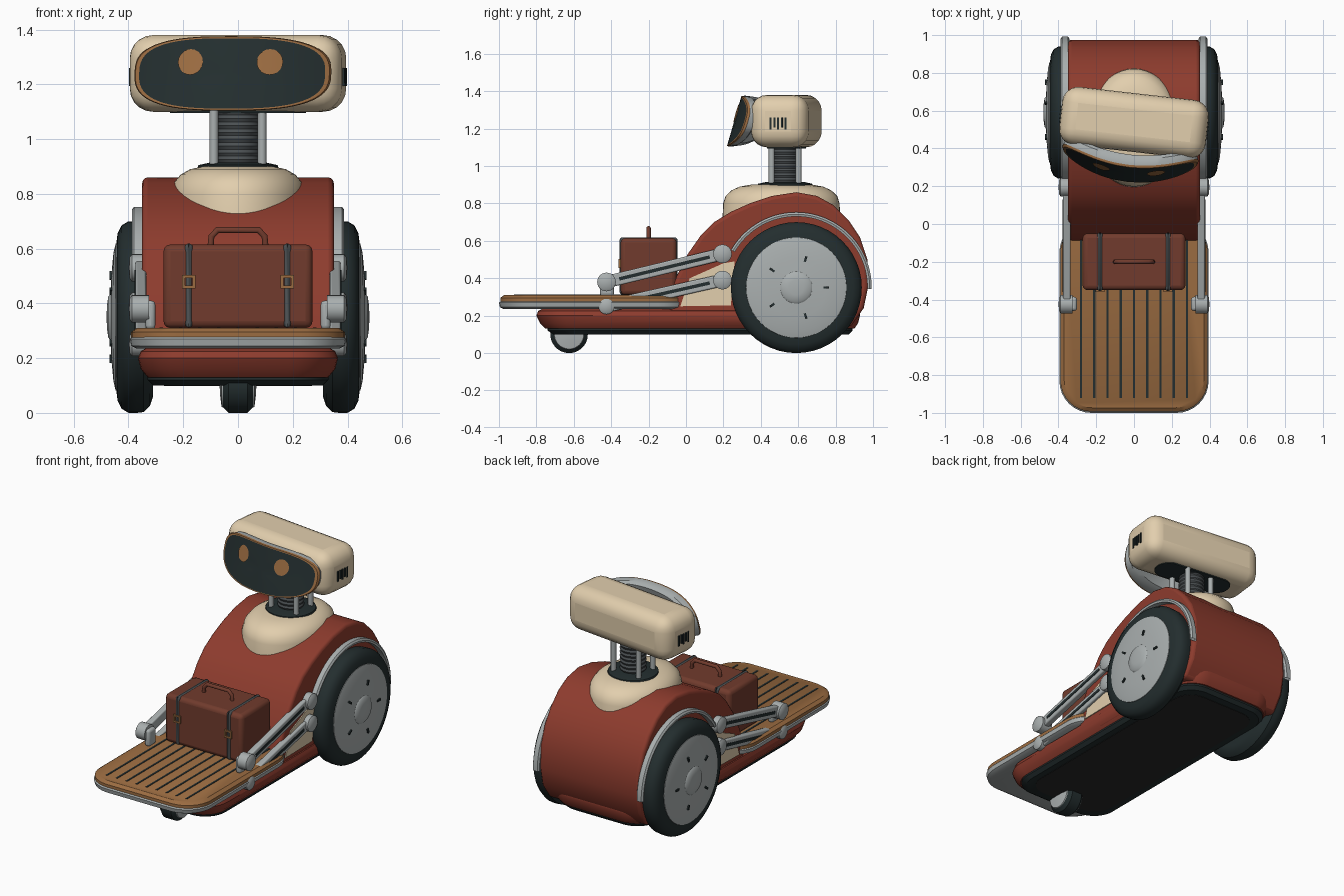
import bpy, bmesh, math
from mathutils import Matrix, Vector

cube = bpy.data.objects.get("Cube")
if cube:
    bpy.data.objects.remove(cube)


def material(name, *rgb):
    m = bpy.data.materials.new(name)
    m.use_nodes = True
    m.diffuse_color = (*rgb, 1)
    m.node_tree.nodes["Principled BSDF"].inputs["Base Color"].default_value = (*rgb, 1)
    return m


RED = material("brick red", .27, .045, .027)
CREAM = material("cream", .76, .62, .42)
BLACK = material("dark rubber", .017, .027, .028)
SILVER = material("silver", .40, .43, .43)
WOOD = material("wood", .33, .15, .053)
LEATHER = material("brown leather", .165, .044, .026)
GREY = material("dark grey", .07, .08, .085)
UNDER = material("underside grey", .02, .02, .02)


def finish(name, bm, mats, bevel=0, segments=3, angle=35):
    bmesh.ops.remove_doubles(bm, verts=bm.verts, dist=1e-5)
    bmesh.ops.recalc_face_normals(bm, faces=bm.faces)
    mesh = bpy.data.meshes.new(name)
    bm.to_mesh(mesh)
    bm.free()
    ob = bpy.data.objects.new(name, mesh)
    bpy.context.collection.objects.link(ob)
    for m in mats if isinstance(mats, list) else [mats]:
        mesh.materials.append(m)
    bpy.ops.object.select_all(action='DESELECT')
    ob.select_set(True)
    bpy.context.view_layer.objects.active = ob
    bpy.ops.object.shade_smooth_by_angle(angle=math.radians(angle))
    if bevel:
        mod = ob.modifiers.new("Bevel", 'BEVEL')
        mod.width, mod.segments, mod.limit_method = bevel, segments, 'ANGLE'
    return ob


def box(name, mat, lo, hi, bevel=0, segments=3):
    bm = bmesh.new()
    bmesh.ops.create_cube(bm, size=1)
    lo, hi = Vector(lo), Vector(hi)
    for v in bm.verts:
        v.co = Vector(a * b for a, b in zip(v.co, hi - lo)) + (lo + hi) / 2
    return finish(name, bm, mat, bevel, segments)


def skin(bm, rings, closed=True, index=None):
    """Bridge equal rings of vertices with quads."""
    n = len(rings[0])
    for k, (a, b) in enumerate(zip(rings, rings[1:])):
        for i in range(n if closed else n - 1):
            j = (i + 1) % n
            f = bm.faces.new((a[i], a[j], b[j], b[i]))
            f.material_index = index[k] if index else 0


def loft(name, mat, levels):
    """Stack of rounded rectangles: (z, half width, y front, y back, radius)."""
    bm, rings = bmesh.new(), []
    for z, hx, y0, y1, r in levels:
        ring = []
        for q, (cx, cy) in enumerate([(hx - r, y1 - r), (r - hx, y1 - r), (r - hx, y0 + r), (hx - r, y0 + r)]):
            for i in range(9):
                a = math.pi / 2 * (q + i / 8)
                ring.append(bm.verts.new((cx + r * math.cos(a), cy + r * math.sin(a), z)))
        rings.append(ring)
    skin(bm, rings)
    bm.faces.new(rings[0])
    bm.faces.new(rings[-1])
    return finish(name, bm, mat)


def prism(name, mat, profile, x0, x1, bevel=0):
    """Extrude a (y, z) profile across x."""
    bm = bmesh.new()
    rings = [[bm.verts.new((x, y, z)) for y, z in profile] for x in (x0, x1)]
    skin(bm, rings)
    for r in rings:
        bm.faces.new(r)
    return finish(name, bm, mat, bevel)


def lathe(name, mat, profile, at, axis='X', start=0, sweep=360, steps=48, side=1, sy=1):
    """Turn (distance along axis, radius) points about an axis through 'at'."""
    bm, rings = bmesh.new(), []
    for i in range(steps + 1):
        a = math.radians(start + sweep * i / steps)
        c, s = math.cos(a), math.sin(a)
        pts = [(side * d, r * c, r * s) if axis == 'X' else (r * c, r * s * sy, d) for d, r in profile]
        rings.append([bm.verts.new(Vector(p) + Vector(at)) for p in pts])
    skin(bm, rings, closed=False)
    return finish(name, bm, mat)


# Chassis and rounded body
loft("belly_plate", UNDER, [(.098, .27, -.66, .82, .12), (.11, .27, -.66, .82, .12)])
loft("chassis_skirt", BLACK, [(.10, .31, -.71, .87, .14), (.12, .33, -.74, .89, .15), (.15, .33, -.74, .89, .15)])
loft("chassis", RED, [(.13, .33, -.75, .90, .15), (.16, .355, -.78, .92, .17), (.20, .365, -.80, .93, .18),
                      (.225, .355, -.79, .93, .17), (.24, .33, -.76, .92, .15)])
hood = [(.88, .14), (.95, .24), (.975, .36), (.97, .50), (.93, .62), (.87, .71), (.79, .79), (.70, .84),
        (.59, .86), (.46, .84), (.34, .80), (.24, .755), (.15, .70), (.08, .63), (.01, .53), (-.05, .41),
        (-.09, .30), (-.09, .20), (.1, .14)]
prism("hood", RED, hood, -.35, .35, .02)
lathe("shoulder_dome", CREAM, [(.66, .25), (.80, .245), (.84, .235), (.87, .21), (.89, .175), (.90, .13), (.90, 0)],
      (0, .51, 0), 'Z', sy=1.27)

# Deck with slots
loft("deck_rim", SILVER, [(.235, .37, -.975, .0, .15), (.245, .39, -.995, .02, .17), (.27, .395, -1, .02, .17),
                          (.28, .385, -.99, .01, .16)])
loft("deck", WOOD, [(.275, .39, -.993, .015, .165), (.295, .39, -.993, .015, .165), (.31, .37, -.973, 0, .15)])
for k in range(-4, 5):
    box("deck_slot", BLACK, (k * .07 - .006, -.92, .306), (k * .07 + .006, -.04, .312))

# Suitcase
box("suitcase", LEATHER, (-.272, -.35, .31), (.272, -.05, .615), .025)
for s in (-1, 1):
    x = s * .18
    box("suitcase_strap", GREY, (x - .016, -.355, .312), (x + .016, -.045, .619), .02)
    for lo, hi in ((-.024, -.014), (.014, .024)):
        box("buckle_side", WOOD, (x + lo, -.361, .455), (x + hi, -.35, .503))
        box("buckle_bar", WOOD, (x - .024, -.361, .479 + lo), (x + .024, -.35, .479 + hi))
handle = bpy.data.curves.new("suitcase_handle", 'CURVE')
handle.dimensions, handle.bevel_depth, handle.bevel_resolution = '3D', .012, 3
path = handle.splines.new('POLY')
points = [(-.1, .61), (-.097, .645), (-.075, .668), (.075, .668), (.097, .645), (.1, .61)]
path.points.add(len(points) - 1)
for p, (x, z) in zip(path.points, points):
    p.co = (x, -.2, z, 1)
handle.materials.append(LEATHER)
bpy.context.collection.objects.link(bpy.data.objects.new("suitcase_handle", handle))

# Large wheels, fenders and linkage on each side
TYRE = [(.31, .0), (.31, .29), (.322, .325), (.345, .347), (.37, .35), (.40, .35), (.425, .335), (.44, .305), (.445, .265)]
HUB = [(.435, .272), (.447, .268), (.455, .235), (.462, .16), (.466, .085), (.474, .075), (.479, .04), (.48, 0)]
FENDER = [(.345, .38), (.385, .38), (.388, .392), (.38, .403), (.35, .403), (.342, .392), (.345, .38)]
axle = Vector((0, .59, .35))
for s in (-1, 1):
    side = "left" if s > 0 else "right"
    lathe(side + "_tyre", BLACK, TYRE, axle, side=s)
    lathe(side + "_hub", SILVER, HUB, axle, side=s)
    lathe(side + "_fender", SILVER, FENDER, axle, start=-1, sweep=151, side=s)
    for k in range(5):
        b = box(side + "_hub_bolt", BLACK, (s * .455, .145, -.006), (s * .47, .175, .006))
        b.matrix_world = Matrix.Translation(axle) @ Matrix.Rotation(k * math.tau / 5, 4, 'X')
    prism(side + "_cream_panel", CREAM, [(-.03, .25), (.24, .255), (.26, .49), (.2, .48), (.02, .40)],
          s * .34, s * .356)
    box(side + "_bracket", SILVER, (s * .302, -.46, .305), (s * .338, -.385, .41), .015)
    for name, front, back in (("upper", (-.425, .38), (.195, .53)), ("lower", (-.425, .25), (.195, .39))):
        (y0, z0), (y1, z1) = front, back
        for y, z in (front, back):
            r = .05 if name == "upper" or y > 0 else .043
            lathe(f"{side}_{name}_joint", SILVER, [(.325, 0), (.325, r), (.388, r), (.396, r - .012), (.40, 0)],
                  (0, y, z), steps=24, side=s)
        length = math.hypot(y1 - y0, z1 - z0)
        turn = Matrix.Translation((0, y0, z0)) @ Matrix.Rotation(math.atan2(z1 - z0, y1 - y0), 4, 'X')
        arm = box(f"{side}_{name}_arm", SILVER, (s * .335, 0, -.033), (s * .375, length, .033), .008)
        slot = box(f"{side}_{name}_arm_slot", BLACK, (s * .37, .07, -.009), (s * .378, length - .07, .009))
        arm.matrix_world = slot.matrix_world = turn

# Small front wheel
lathe("caster_tyre", BLACK, [(-.055, 0), (-.055, .08), (-.035, .1), (.035, .1), (.055, .08), (.055, 0)], (0, -.625, .1))
for s in (-1, 1):
    lathe("caster_hub", SILVER, [(.05, .082), (.06, .078), (.066, .03), (.067, 0)], (0, -.625, .1), side=s)

# Neck
lathe("neck_collar", BLACK, [(.89, .15), (.905, .145), (.915, .10), (.915, 0)], (0, .53, 0), 'Z')
ribs = [(.9 + i * .0125, .072 if i % 2 else .078) for i in range(18)]
lathe("neck", GREY, ribs, (0, .53, 0), 'Z', steps=32)
for sx in (-1, 1):
    for sy in (-1, 1):
        lathe("neck_rod", SILVER, [(.90, .016), (1.13, .016)], (sx * .088, .53 + sy * .072, 0), 'Z', steps=12)

# Head, turned slightly; everything below is modelled around its centre
head = Matrix.Translation((0, .537, 1.24)) @ Matrix.Rotation(math.radians(-6.5), 4, 'Z')
parts = [box("head", CREAM, (-.39, -.155, -.14), (.39, .155, .14), .085, 5),
         loft("head_underplate", BLACK, [(-.145, .25, -.085, .085, .08), (-.13, .25, -.085, .085, .08)])]
for s in (-1, 1):
    for k in range(5):
        y = -.04 + k * .02
        parts.append(box("head_vent", BLACK, (s * .38, y - .005, -.045 + .01 * (k % 2)), (s * .396, y + .005, .02)))

A, B = .362, .136


def face_y(x, z):
    return -.165 - .1 * (1 - (x / A) ** 2) + .29 * z


# Curved visor: silver shell, wood rim and dark screen
bm, rings = bmesh.new(), []
for scale, offset in ((.3, .06), (.86, .06), (.96, .04), (1, .0), (.985, -.012), (.945, -.012), (.75, -.012),
                      (.5, -.012), (.25, -.012), (0, -.012)):
    ring = []
    for i in range(64):
        c, s = math.cos(i * math.tau / 64), math.sin(i * math.tau / 64)
        x = A * scale * math.copysign(abs(c) ** .72, c)
        z = B * scale * math.copysign(abs(s) ** .72, s)
        ring.append(bm.verts.new((x, face_y(x, z) + offset, z)))
    rings.append(ring)
skin(bm, rings, index=[0, 0, 0, 1, 1, 2, 2, 2, 2])
parts.append(finish("visor", bm, [SILVER, WOOD, BLACK]))

# Eyes laid on the curved screen
for s in (-1, 1):
    bm, rings = bmesh.new(), []
    for r in (.047, .025, 0):
        spots = [(s * .146 + r * math.cos(i * math.tau / 20), .042 + r * math.sin(i * math.tau / 20)) for i in range(20)]
        rings.append([bm.verts.new((x, face_y(x, z) - .017, z)) for x, z in spots])
    skin(bm, rings)
    parts.append(finish("eye", bm, WOOD))
for p in parts:
    p.matrix_world = head
